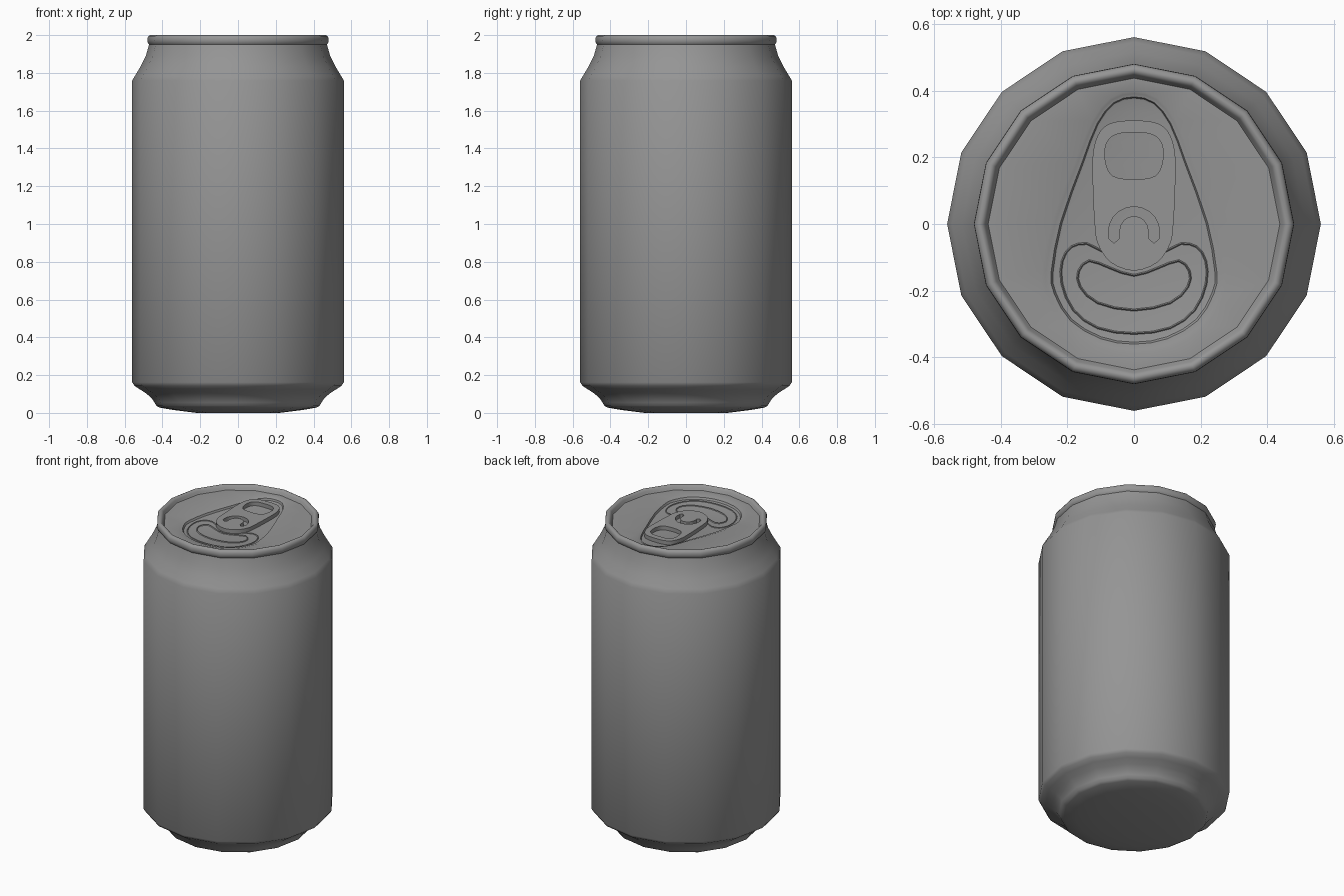
import bpy, bmesh, math
from mathutils import Vector

if "Cube" in bpy.data.objects:
    bpy.data.objects.remove(bpy.data.objects["Cube"])

SIDES = 16
LID_Z = 1.972
FLOOR = LID_Z - 0.02
metal = bpy.data.materials.new("dark_metal")
metal.diffuse_color = (0.3, 0.3, 0.3, 1)
metal.use_nodes = True
metal.node_tree.nodes["Principled BSDF"].inputs["Base Color"].default_value = metal.diffuse_color


def finish(bm, name, angle=30):
    mesh = bpy.data.meshes.new(name)
    bm.to_mesh(mesh)
    bm.free()
    mesh.materials.append(metal)
    ob = bpy.data.objects.new(name, mesh)
    bpy.context.collection.objects.link(ob)
    bpy.ops.object.select_all(action='DESELECT')
    ob.select_set(True)
    bpy.context.view_layer.objects.active = ob
    bpy.ops.object.shade_smooth_by_angle(angle=math.radians(angle))
    return ob


def circle(r, n=SIDES):
    return [Vector((r * math.cos(2 * math.pi * i / n), r * math.sin(2 * math.pi * i / n))) for i in range(n)]


def outline(half, steps=3):
    """Mirror a right-hand half outline (first and last on x=0) and smooth it."""
    pts = [Vector(p) for p in half] + [Vector((-x, y)) for x, y in half[-2:0:-1]]
    n, out = len(pts), []
    for i in range(n):
        a, b, c, d = (pts[(i + k) % n] for k in (-1, 0, 1, 2))
        for s in range(steps):
            t = s / steps
            out.append(0.5 * (2 * b + (c - a) * t + (2 * a - 5 * b + 4 * c - d) * t * t
                              + (3 * b - a - 3 * c + d) * t ** 3))
    return out


def inset(loop, d, taper=0):
    """Move a clockwise outline inwards by d, less towards the back if tapered."""
    n, out = len(loop), []
    for i in range(n):
        t = (loop[(i + 1) % n] - loop[i - 1]).normalized()
        k = 1 - taper * min(1, max(0, (loop[i].y + 0.1) / 0.4))
        out.append(loop[i] + Vector((t.y, -t.x)) * d * k)
    return out


def add_loop(bm, loop, z):
    vs = [bm.verts.new((p.x, p.y, z)) for p in loop]
    return vs, [bm.edges.new((vs[i - 1], vs[i])) for i in range(len(vs))]


def bridge(bm, a, b):
    for i in range(len(a)):
        bm.faces.new((a[i - 1], a[i], b[i], b[i - 1]))


def fill(bm, edges):
    bmesh.ops.triangle_fill(bm, use_beauty=True, use_dissolve=False, edges=edges, normal=(0, 0, 1))


def plate(name, loops, z0, z1):
    """Flat plate: first loop is the outside, the rest are holes."""
    bm = bmesh.new()
    for z in (z0, z1):
        made = [add_loop(bm, lp, z) for lp in loops]
        fill(bm, [e for m in made for e in m[1]])
        if z == z0:
            low = made
    for m, l in zip(made, low):
        bridge(bm, l[0], m[0])
    bmesh.ops.recalc_face_normals(bm, faces=bm.faces)
    return finish(bm, name)


def bead(name, loop, width, z, h):
    """Low raised ridge following an outline."""
    bm = bmesh.new()
    rings = [add_loop(bm, inset(loop, width * f), z + h * g)[0]
             for f, g in ((0, 0), (0.5, 1), (1, 0))]
    for i in range(3):
        bridge(bm, rings[i], rings[(i + 1) % 3])
    bmesh.ops.recalc_face_normals(bm, faces=bm.faces)
    return finish(bm, name, 60)


# can wall with base, neck and rolled rim
profile = [(0.22, 0.0), (0.34, 0.015), (0.415, 0.028), (0.432, 0.037), (0.442, 0.055), (0.457, 0.078),
           (0.485, 0.102), (0.52, 0.125), (0.548, 0.143), (0.56, 0.162), (0.56, 1.76), (0.545, 1.785),
           (0.515, 1.835), (0.488, 1.89), (0.471, 1.95), (0.477, 1.957), (0.48, 1.97), (0.479, 1.985),
           (0.473, 1.995), (0.464, 2.0), (0.454, 1.998), (0.447, 1.99), (0.442, 1.98), (0.437, LID_Z)]
bm = bmesh.new()
rings = [add_loop(bm, circle(r), z)[0] for r, z in profile]
for a, b in zip(rings, rings[1:]):
    bridge(bm, a, b)
base = bm.faces.new(rings[0][::-1])
bmesh.ops.recalc_face_normals(bm, faces=bm.faces)
if base.normal.z > 0:
    bmesh.ops.reverse_faces(bm, faces=bm.faces)
finish(bm, "can_body", 50)

# lid with stepped teardrop recess
tear = outline([(0, 0.398), (0.07, 0.378), (0.125, 0.31), (0.175, 0.19), (0.245, 0.01), (0.276, -0.14),
                (0.265, -0.22), (0.21, -0.31), (0.11, -0.37), (0, -0.388)], 2)
bm = bmesh.new()
rim = add_loop(bm, circle(0.437), LID_Z)
edge = add_loop(bm, tear, LID_Z)
fill(bm, rim[1] + edge[1])
prev = edge
for d, dz in ((0.012, -0.004), (0.028, -0.006), (0.034, -0.018), (0.042, -0.02)):
    ring = add_loop(bm, inset(tear, d, 0.4), LID_Z + dz)
    bridge(bm, prev[0], ring[0])
    prev = ring
fill(bm, prev[1])
bmesh.ops.recalc_face_normals(bm, faces=bm.faces)
if sum(f.normal.z for f in bm.faces) < 0:
    bmesh.ops.reverse_faces(bm, faces=bm.faces)
finish(bm, "lid")

# pour opening: scored border and inner bean-shaped ridge
mouth = outline([(0, -0.1), (0.09, -0.08), (0.14, -0.055), (0.19, -0.065), (0.219, -0.11), (0.22, -0.18),
                 (0.185, -0.26), (0.11, -0.315), (0, -0.332)], 2)
bead("mouth_border", mouth, 0.008, FLOOR - 0.001, 0.005)
bean = outline([(0, -0.15), (0.07, -0.128), (0.135, -0.106), (0.17, -0.14), (0.165, -0.19),
                (0.11, -0.24), (0, -0.262)], 2)
bead("mouth_ridge", bean, 0.008, FLOOR - 0.001, 0.006)

# pull tab with finger hole and arched slot
tab = outline([(0, 0.31), (0.06, 0.305), (0.1, 0.28), (0.122, 0.22), (0.124, 0.13), (0.118, 0.0),
               (0.108, -0.06), (0.07, -0.115), (0, -0.14)])
hole = outline([(0, 0.274), (0.055, 0.268), (0.083, 0.24), (0.086, 0.19), (0.065, 0.145), (0, 0.133)])
arch = [(0.077 * math.sin(a), -0.025 + 0.077 * math.cos(a)) for a in (i * math.pi / 10 for i in range(6))]
arch += [(0.075, -0.045), (0.06, -0.057), (0.045, -0.045)]
arch += [(0.044 * math.sin(a), -0.022 + 0.046 * math.cos(a)) for a in (i * math.pi / 8 for i in range(4, -1, -1))]
slot = outline(arch, 1)
plate("pull_tab", [tab, hole, slot], FLOOR + 0.003, FLOOR + 0.028)
